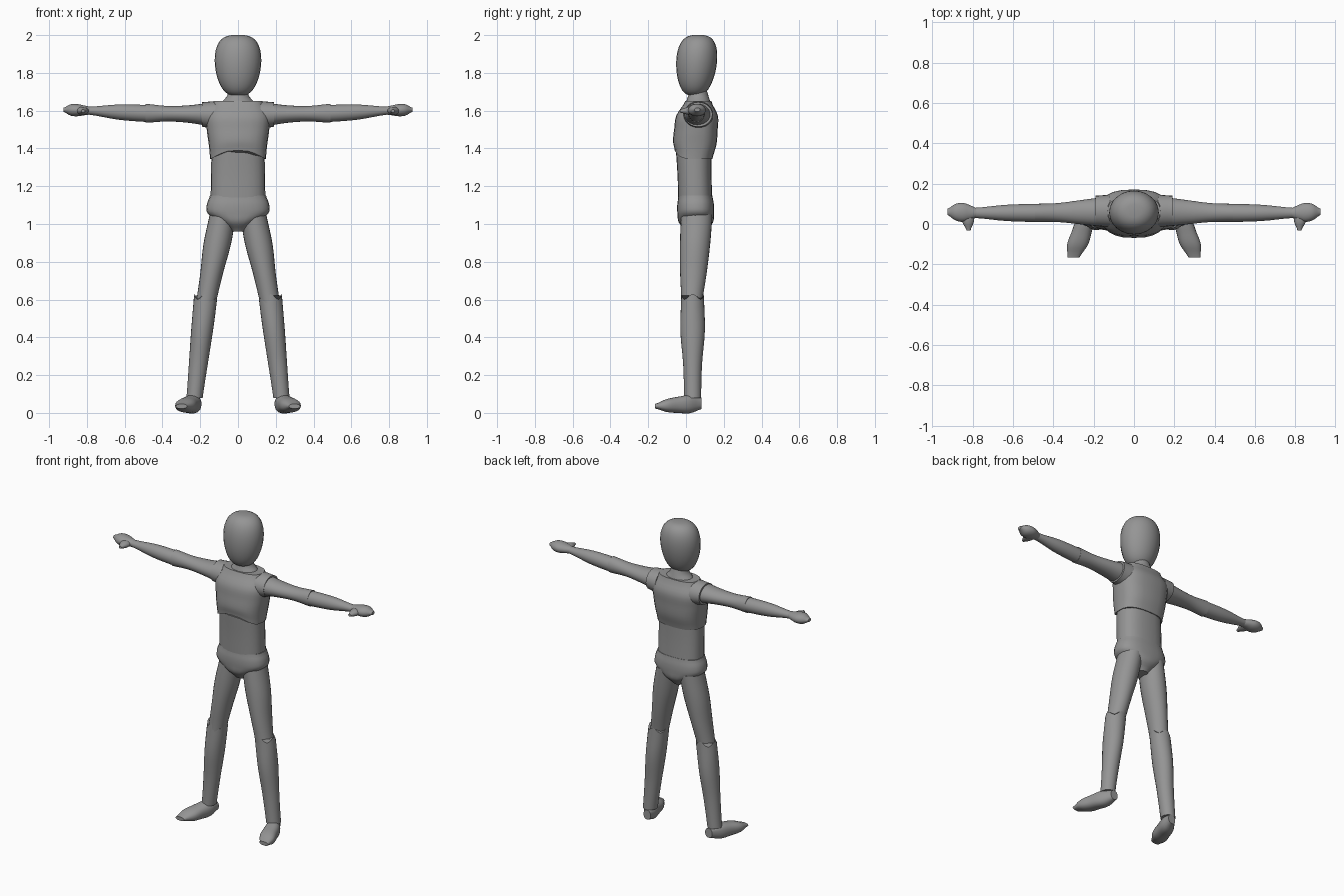
import bpy
import bmesh
from math import sin, cos, pi, copysign
from mathutils import Vector

default_cube = bpy.data.objects.get("Cube")
if default_cube:
    bpy.data.objects.remove(default_cube, do_unlink=True)

SIDES = 24
STEPS = 4
AXES = {"x": Vector((1, 0, 0)), "y": Vector((0, 1, 0)), "z": Vector((0, 0, 1))}

# One plain grey for the whole figure
grey = bpy.data.materials.new("plain_grey")
grey.use_nodes = True
colour = (0.3, 0.3, 0.3, 1)
grey.diffuse_color = colour
grey.node_tree.nodes["Principled BSDF"].inputs["Base Color"].default_value = colour


def no_hem(angle, t):
    return 0


def skin(name, axis, rings, power=1, hem=no_hem):
    """Join rounded rings (fraction, centre, first radius, second radius) into a solid."""
    along = AXES[axis]
    first, second = [AXES[other] for other in "xyz" if other != axis]
    bm = bmesh.new()
    loops = []
    for t, centre, first_radius, second_radius in rings:
        loop = []
        for step in range(SIDES):
            angle = 2 * pi * step / SIDES
            c, s = cos(angle), sin(angle)
            point = centre + along * hem(angle, t)
            point += first * first_radius * copysign(abs(c) ** power, c)
            point += second * second_radius * copysign(abs(s) ** power, s)
            loop.append(bm.verts.new(point))
        loops.append(loop)
    for lower, upper in zip(loops, loops[1:]):
        for i in range(SIDES):
            j = (i + 1) % SIDES
            bm.faces.new((lower[i], lower[j], upper[j], upper[i]))
    bm.faces.new(loops[0])
    bm.faces.new(loops[-1])
    bmesh.ops.recalc_face_normals(bm, faces=bm.faces)
    mesh = bpy.data.meshes.new(name)
    bm.to_mesh(mesh)
    bm.free()
    mesh.materials.append(grey)
    obj = bpy.data.objects.new(name, mesh)
    bpy.context.collection.objects.link(obj)
    bpy.ops.object.select_all(action="DESELECT")
    obj.select_set(True)
    bpy.context.view_layer.objects.active = obj
    bpy.ops.object.shade_smooth_by_angle(angle=pi / 4)


def smooth_value(values, t):
    """Read a smooth curve through evenly spaced values at fraction t."""
    last = len(values) - 1
    i = min(int(t * last), last - 1)
    f = t * last - i
    a, b = values[i], values[i + 1]
    slope_a = (b - values[max(i - 1, 0)]) / 2
    slope_b = (values[min(i + 2, last)] - a) / 2
    ease = f * f * (3 - 2 * f)
    return a + (b - a) * ease + f * (1 - f) * (slope_a * (1 - f) - slope_b * f)


def tube(name, axis, start, end, first_radii, second_radii, **options):
    """Skin a tube from start to end whose two radii follow smooth curves."""
    start, end = Vector(start), Vector(end)
    count = STEPS * (len(first_radii) - 1)
    rings = []
    for i in range(count + 1):
        t = i / count
        rings.append((t, start.lerp(end, t), smooth_value(first_radii, t),
                      smooth_value(second_radii, t)))
    skin(name, axis, rings, **options)


def limb(name, axis, start, end, first_radii, second_radii, **options):
    """Make a left part and its mirrored right part."""
    for label, side in (("left_", 1), ("right_", -1)):
        ends = [(x * side, y, z) for x, y, z in (start, end)]
        tube(label + name, axis, *ends, first_radii, second_radii, **options)


def chest_arch(angle, t):
    """Lift the lower edge at the middle of the front."""
    return 0.045 * max(0, -sin(angle)) ** 3 * (1 - t) ** 3


def knee_zigzag(angle, t):
    """Wave the top edge of the shin."""
    return 0.015 * cos(4 * angle) * t ** 8


# Head: an egg, narrower at the chin
head_rings = []
for step in range(1, SIDES):
    turn = pi * step / SIDES
    egg = sin(turn) ** 0.65 * (1 - 0.12 * cos(turn))
    centre = Vector((0, 0.055 - 0.01 * cos(turn), 1.84 - 0.161 * cos(turn)))
    head_rings.append((step / SIDES, centre, 0.122 * egg, 0.107 * egg))
skin("head", "z", head_rings)

# Neck and torso
tube("neck", "z", (0, .065, 1.64), (0, .065, 1.71), (.09, .06, .05), (.065, .055, .045))
tube("chest", "z", (0, .04, 1.345), (0, .065, 1.65),
     (.148, .155, .165, .168, .13), (.1, .115, .115, .11, .07),
     power=.75, hem=chest_arch)
tube("abdomen", "z", (0, .05, 1.1), (0, .04, 1.42),
     (.145, .143, .14), (.09, .09, .095), power=.8)
tube("pelvis", "z", (0, .053, .96), (0, .05, 1.15),
     (.035, .09, .16, .165, .149), (.05, .09, .097, .097, .09), power=.8)

# Arms
limb("shoulder", "x", (.12, .065, 1.575), (.19, .065, 1.58), (.08, .075), (.075, .065))
limb("upper_arm", "x", (.15, .06, 1.58), (.49, .055, 1.586),
     (.072, .06, .047, .045), (.06, .046, .041, .05))
limb("forearm", "x", (.48, .055, 1.585), (.79, .055, 1.6),
     (.045, .04, .025), (.045, .04, .021))
limb("hand", "x", (.77, .055, 1.6), (.925, .06, 1.605),
     (.02, .035, .047, .04, .015), (.02, .025, .032, .03, .01))
limb("thumb", "y", (.825, .05, 1.6), (.82, -.032, 1.598),
     (.035, .028, .01), (.02, .02, .008))

# Legs
limb("thigh", "z", (.17, .03, .58), (.08, .057, 1.05),
     (.053, .06, .073, .07), (.055, .07, .08, .083))
limb("shin", "z", (.23, .035, .08), (.17, .035, .615),
     (.043, .05, .058, .062), (.045, .05, .065, .06), hem=knee_zigzag)
limb("foot", "y", (.22, .083, .05), (.3, -.165, .035),
     (.025, .046, .05, .052, .03), (.03, .048, .043, .034, .012), power=.85)
